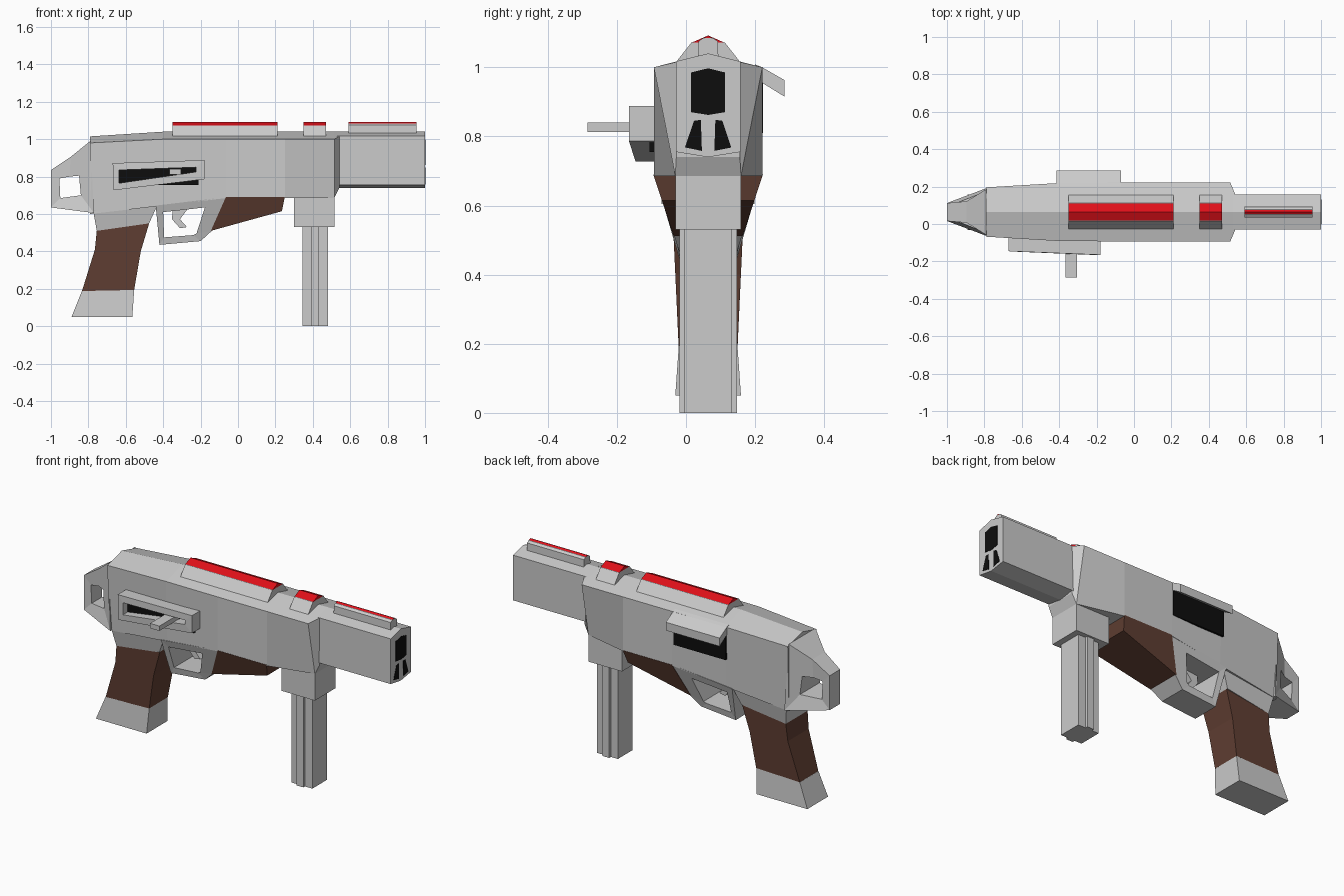
import bpy, bmesh

if "Cube" in bpy.data.objects:
    bpy.data.objects.remove(bpy.data.objects["Cube"])

C = 0.064  # y of the symmetry plane
RED, BROWN, BLACK = (0.75, 0.005, 0.01, 1), (0.12, 0.05, 0.033, 1), (0.004, 0.004, 0.004, 1)
mats = {}


def build(name, verts, faces, color=None):
    bm = bmesh.new()
    vs = [bm.verts.new(v) for v in verts]
    for f in faces:
        bm.faces.new([vs[i] for i in f])
    bmesh.ops.recalc_face_normals(bm, faces=bm.faces)
    me = bpy.data.meshes.new(name)
    bm.to_mesh(me)
    bm.free()
    ob = bpy.data.objects.new(name, me)
    bpy.context.collection.objects.link(ob)
    if color:
        if color not in mats:
            mats[color] = bpy.data.materials.new("paint_%d" % len(mats))
            mats[color].diffuse_color = color
        me.materials.append(mats[color])
    return ob


def slab(name, outer, y0, y1, inner=None, color=None):
    """xz profile between y0(x,z) and y1(x,z), optionally with a matching hole loop."""
    n = len(outer)
    loops = [outer] + ([inner] if inner else [])
    verts = [(x, f(x, z), z) for loop in loops for f in (y0, y1) for x, z in loop]
    faces = []
    for k in range(len(loops)):
        a, b = 2 * k * n, (2 * k + 1) * n
        faces += [(a + i, a + (i + 1) % n, b + (i + 1) % n, b + i) for i in range(n)]
    if inner:
        for s in (0, n):
            faces += [(s + i, s + (i + 1) % n, s + 2 * n + (i + 1) % n, s + 2 * n + i) for i in range(n)]
    else:
        faces += [tuple(range(n)), tuple(range(n, 2 * n))]
    return build(name, verts, faces, color)


def sym(name, outer, half, inner=None, color=None):
    h = half if callable(half) else (lambda x, z: half)
    return slab(name, outer, lambda x, z: C - h(x, z), lambda x, z: C + h(x, z), inner, color)


def rect(x0, x1, z0, z1):
    return [(x0, z0), (x1, z0), (x1, z1), (x0, z1)]


def loft(name, sections, color=None):
    """Skin between (x, [(y, z), ...]) cross-sections."""
    n = len(sections[0][1])
    verts = [(x, y, z) for x, pts in sections for y, z in pts]
    faces = [(s * n + i, s * n + (i + 1) % n, (s + 1) * n + (i + 1) % n, (s + 1) * n + i)
             for s in range(len(sections) - 1) for i in range(n)]
    faces += [tuple(range(n)), tuple(range(len(verts) - n, len(verts)))]
    return build(name, verts, faces, color)


def bar(name, x0, x1, pts, color=None):
    return loft(name, [(x0, pts), (x1, pts)], color)


def mirror(pts):
    """Half section given as (offset, z), mirrored about the symmetry plane."""
    left = [(C - o, z) for o, z in reversed(pts) if o > 0]
    return [(C + o, z) for o, z in pts] + left


# receiver: bottom width/height, shoulder width/height, ridge height
stations = [
    (-0.79, .12, .60, .132, .98, 1.015),
    (-0.40, .14, .645, .155, 1.0, 1.04),
    (-0.065, .157, .685, .157, 1.0, 1.04),
    (0.25, .157, .685, .157, 1.0, 1.04),
    (0.515, .095, .685, .157, 1.0, 1.04),
    (0.542, .092, .74, .093, 1.015, 1.04)]
loft("receiver", [(x, mirror([(bw, bz), (w, z), (0, r)])) for x, bw, bz, w, z, r in stations])

# rear loop
sym("rear_loop",
    [(-1, .835), (-.895, .905), (-.79, .99), (-.77, .605), (-1, .635)],
    lambda x, z: .048 + max(0, x + .91) * .62,
    [(-.955, .79), (-.90, .80), (-.85, .805), (-.84, .70), (-.95, .685)])

# barrel shroud and muzzle openings
bar("barrel_shroud", .53, 1, mirror([(0, .74), (.093, .755), (.093, 1.017), (0, 1.04)]))
bar("muzzle_opening", .99, 1.002, mirror([(0, .862), (.049, .87), (.049, .985), (0, .997)]), BLACK)
for side, s in (("left", 1), ("right", -1)):
    bar("muzzle_vent_" + side, .99, 1.002,
        [(C + s * o, z) for o, z in ((.021, .848), (.041, .845), (.067, .768), (.018, .758))], BLACK)

# top rails with red caps
for name, x0, x1 in (("rear", -.35, .21), ("middle", .35, .47)):
    bar(name + "_rail_base", x0, x1, mirror([(.093, 1.015), (.048, 1.072)]))
    bar(name + "_rail_cap", x0, x1, mirror([(.048, 1.071), (0, 1.092)]), RED)
bar("front_rail_base", .59, .955, mirror([(.03, 1.02), (.028, 1.075), (.014, 1.085)]))
bar("front_rail_cap", .59, .955, mirror([(.015, 1.082), (0, 1.092)]), RED)


# lower parts narrow toward the bottom
def lower(x, z):
    return max(.082, .157 - (.685 - z) * .33)


sym("fore_end", [(-.065, .69), (.25, .69), (.235, .615), (-.145, .51)], lower, color=BROWN)
sym("trigger_guard",
    [(-.44, .645), (-.42, .435), (-.20, .455), (-.14, .51), (-.065, .69)],
    lambda x, z: lower(x, z) - .002,
    [(-.40, .61), (-.395, .475), (-.24, .487), (-.222, .495), (-.177, .635)])
sym("trigger", [(-.348, .64), (-.26, .64), (-.31, .572), (-.273, .53), (-.31, .524), (-.353, .572)], .02)

# pistol grip
sym("grip_collar", [(-.775, .62), (-.43, .65), (-.475, .55), (-.755, .51)],
    lambda x, z: .10 + (z - .51) * .2)
sym("grip", [(-.755, .51), (-.475, .55), (-.52, .40), (-.555, .195), (-.835, .185), (-.765, .41)],
    lambda x, z: .085 + max(0, z - .19) * .047, color=BROWN)
sym("grip_foot", [(-.835, .187), (-.555, .197), (-.565, .05), (-.89, .05)],
    lambda x, z: .095 - (z - .05) * .07)

# front block and vertical foregrip with a raised central rib
sym("foregrip_block", rect(.30, .515, .53, .72), .095)
sym("foregrip", rect(.345, .48, 0, .54), .068)
sym("foregrip_rib", rect(.39, .433, 0, .54), .083)

# charging handle housing on the near side
def face_y(x, z):
    return max(-.165, -.145 - (x + .675) * .072)


slab("handle_housing", [(-.67, .872), (-.18, .888), (-.18, .786), (-.665, .727)],
     face_y, lambda x, z: -.06,
     [(-.635, .835), (-.225, .85), (-.225, .825), (-.635, .765)])
slab("handle_slot", rect(-.65, -.21, .755, .86), lambda x, z: -.105, lambda x, z: -.07, color=BLACK)
slab("charging_handle", rect(-.365, -.305, .812, .84), lambda x, z: -.285, lambda x, z: -.08)

# ejection port and its cover on the far side
slab("ejection_port", rect(-.41, -.075, .81, .97), lambda x, z: .18, lambda x, z: .223, color=BLACK)
bar("port_cover", -.415, -.07, [(.20, 1.008), (.22, 1.0), (.285, .963), (.285, .915), (.22, .955), (.20, .96)])

for m in bpy.data.materials:
    if m.users and not m.is_grease_pencil:
        m.use_nodes = True
        m.node_tree.nodes["Principled BSDF"].inputs["Base Color"].default_value = m.diffuse_color
